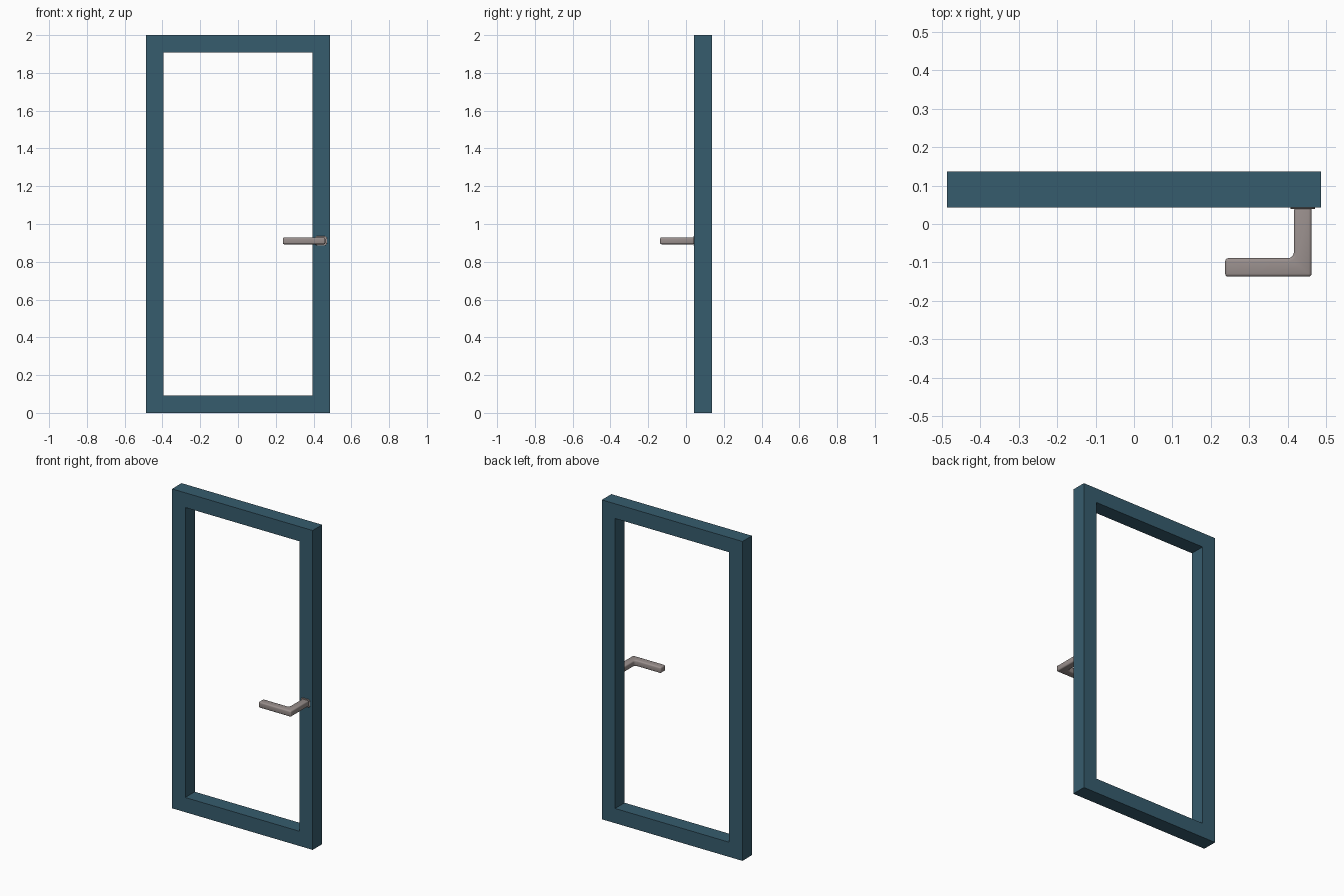
import bpy, bmesh, math

if "Cube" in bpy.data.objects:
    bpy.data.objects.remove(bpy.data.objects["Cube"])


def material(name, color):
    m = bpy.data.materials.new(name)
    m.diffuse_color = (*color, 1)
    m.use_nodes = True
    m.node_tree.nodes["Principled BSDF"].inputs["Base Color"].default_value = m.diffuse_color
    return m


def finish(name, bm, mat):
    bmesh.ops.recalc_face_normals(bm, faces=bm.faces)
    mesh = bpy.data.meshes.new(name)
    bm.to_mesh(mesh)
    bm.free()
    mesh.materials.append(mat)
    obj = bpy.data.objects.new(name, mesh)
    bpy.context.collection.objects.link(obj)
    return obj


def prism(name, points, offset, mat):
    """Extrude a closed outline of 3D points along an offset."""
    bm = bmesh.new()
    face = bm.faces.new([bm.verts.new(p) for p in points])
    new = bmesh.ops.extrude_face_region(bm, geom=[face])["geom"]
    bmesh.ops.translate(bm, vec=offset,
                        verts=[v for v in new if isinstance(v, bmesh.types.BMVert)])
    return finish(name, bm, mat)


def soften(obj, width, segments, angle=40):
    b = obj.modifiers.new("rounded_edges", "BEVEL")
    b.width, b.segments = width, segments
    b.limit_method = "ANGLE"
    b.angle_limit = math.radians(angle)
    bpy.ops.object.select_all(action="DESELECT")
    obj.select_set(True)
    bpy.context.view_layer.objects.active = obj
    bpy.ops.object.modifier_apply(modifier=b.name)
    bpy.ops.object.shade_smooth_by_angle(angle=math.radians(35))


blue = material("slate_blue", (0.037, 0.107, 0.155))
metal = material("warm_grey_metal", (0.32, 0.275, 0.265))

# Door frame: a rectangular section swept around four mitred corners
HALF_W, HEIGHT, BAR, Y0, Y1 = 0.487, 2.0, 0.092, 0.043, 0.137
bm = bmesh.new()
rings = []
for sx, top in ((-1, 0), (1, 0), (1, 1), (-1, 1)):
    ox, oz = sx * HALF_W, top * HEIGHT
    ix, iz = sx * (HALF_W - BAR), (HEIGHT - BAR if top else BAR)
    rings.append([bm.verts.new(p) for p in
                  ((ox, Y0, oz), (ox, Y1, oz), (ix, Y1, iz), (ix, Y0, iz))])
for i in range(4):
    a, b = rings[i], rings[(i + 1) % 4]
    for j in range(4):
        k = (j + 1) % 4
        bm.faces.new((a[j], a[k], b[k], b[j]))
finish("door_frame", bm, blue)

# Lever handle: L-shaped outline with a filleted inner corner
X0, X1, TIP = 0.416, 0.462, 0.237
FRONT, BACK, ZC, ZH, R = -0.137, -0.089, 0.911, 0.0185, 0.016
outline = [(X0, Y0), (X1, Y0), (X1, FRONT), (TIP, FRONT), (TIP, BACK)]
for i in range(6):
    t = math.radians(-90 + 18 * i)
    outline.append((X0 - R + R * math.cos(t), BACK + R + R * math.sin(t)))
lever = prism("lever_handle", [(x, y, ZC - ZH) for x, y in outline],
              (0, 0, 2 * ZH), metal)
soften(lever, 0.008, 3)

# Mounting plate: thin rounded rectangle against the frame
PX, PZ, PR, XC = 0.032, 0.025, 0.014, 0.439
plate = []
for q, (sx, sz) in enumerate(((1, 1), (-1, 1), (-1, -1), (1, -1))):
    for i in range(6):
        t = math.radians(90 * q + 18 * i)
        plate.append((XC + sx * (PX - PR) + PR * math.cos(t), Y0,
                      ZC + sz * (PZ - PR) + PR * math.sin(t)))
rosette = prism("handle_plate", plate, (0, -0.004, 0), metal)
soften(rosette, 0.001, 1)
